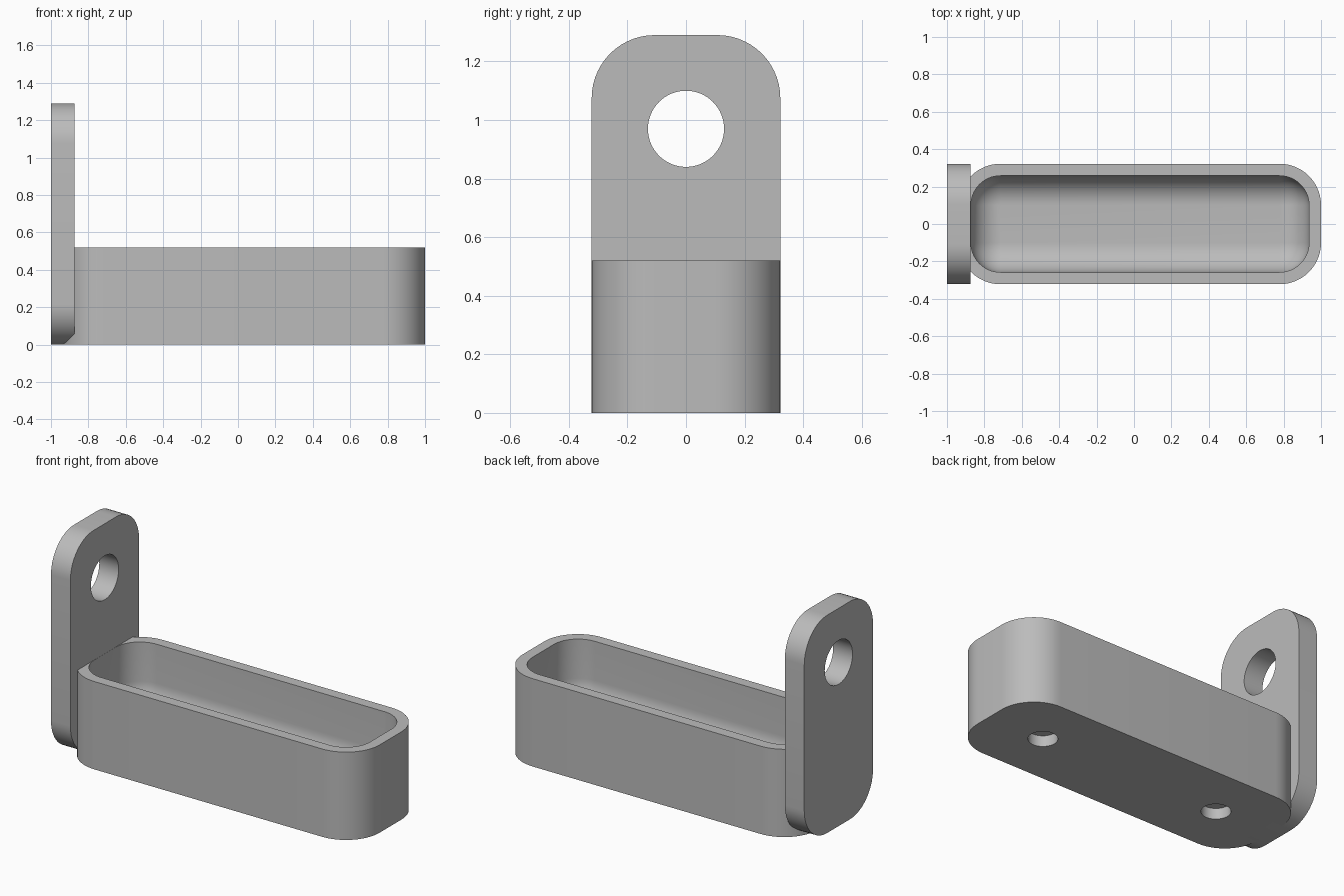
import bpy
import bmesh
from math import cos, sin, pi

if "Cube" in bpy.data.objects:
    bpy.data.objects.remove(bpy.data.objects["Cube"])

# Single grey material
grey = bpy.data.materials.new("plain grey")
grey.use_nodes = True
GREY = (0.5, 0.5, 0.5, 1)
grey.diffuse_color = GREY
grey.node_tree.nodes["Principled BSDF"].inputs["Base Color"].default_value = GREY

STEPS = 14
WALL = 0.064
HEIGHT = 0.52
HALF_W = 0.322
TRAY_X, TRAY_HALF = 0.032, 0.968
OUTER_R = 0.222
INNER_R = OUTER_R - WALL
FLOOR = 0.13


def rounded_rect(half_a, half_b, r):
    """Outline points, counter-clockwise, with the same count for any radius."""
    pts = []
    for i, (sa, sb) in enumerate([(1, 1), (-1, 1), (-1, -1), (1, -1)]):
        for k in range(STEPS + 1):
            t = (i + k / STEPS) * pi / 2
            pts.append((sa * (half_a - r) + r * cos(t), sb * (half_b - r) + r * sin(t)))
    return pts


def loft(name, rings):
    """Skin a stack of rings and cap both ends."""
    bm = bmesh.new()
    loops = [[bm.verts.new(p) for p in ring] for ring in rings]
    for low, high in zip(loops, loops[1:]):
        for i in range(len(low)):
            j = (i + 1) % len(low)
            bm.faces.new((low[i], low[j], high[j], high[i]))
    bm.faces.new(loops[0][::-1])
    bm.faces.new(loops[-1])
    bmesh.ops.remove_doubles(bm, verts=bm.verts, dist=0.0001)
    bmesh.ops.recalc_face_normals(bm, faces=bm.faces)
    mesh = bpy.data.meshes.new(name)
    bm.to_mesh(mesh)
    bm.free()
    mesh.materials.append(grey)
    obj = bpy.data.objects.new(name, mesh)
    bpy.context.collection.objects.link(obj)
    return obj


def drill(obj, radius, depth, location, rotation=(0, 0, 0)):
    """Cut a round hole and remove the cutter."""
    bpy.ops.mesh.primitive_cylinder_add(vertices=64, radius=radius, depth=depth,
                                        location=location, rotation=rotation)
    cutter = bpy.context.object
    cutter.data.materials.append(grey)
    cutter.hide_render = True
    mod = obj.modifiers.new("hole", 'BOOLEAN')
    mod.operation = 'DIFFERENCE'
    mod.solver = 'EXACT'
    mod.object = cutter
    bpy.context.view_layer.objects.active = obj
    bpy.ops.object.modifier_apply(modifier=mod.name)
    bpy.data.objects.remove(cutter)


def smooth(obj):
    bpy.ops.object.select_all(action='DESELECT')
    obj.select_set(True)
    bpy.context.view_layer.objects.active = obj
    bpy.ops.object.shade_smooth_by_angle(angle=pi / 6)


# Tray: outer wall, rim, inner wall and rounded cavity floor
def tray_ring(inset, z):
    outline = rounded_rect(TRAY_HALF - inset, HALF_W - inset, max(OUTER_R - inset, 0))
    return [(TRAY_X + x, y, z) for x, y in outline]


rings = [tray_ring(0, 0), tray_ring(0, HEIGHT), tray_ring(WALL, HEIGHT)]
for k in range(STEPS + 1):
    t = k / STEPS * pi / 2
    rings.append(tray_ring(WALL + INNER_R * (1 - cos(t)), FLOOR + INNER_R * (1 - sin(t))))
tray = loft("tray", rings)

# Blind holes in the underside
for side in (-1, 1):
    drill(tray, 0.08, 0.13, (TRAY_X + side * 0.6, 0, 0))
smooth(tray)

# Upright hanging plate with rounded corners and a round hole
PLATE_H = 1.29
profile = rounded_rect(HALF_W, PLATE_H / 2, 0.215)
plate = loft("hanging_plate", [[(x, y, z + PLATE_H / 2) for y, z in profile]
                               for x in (-1, -0.873)])
drill(plate, 0.13, 0.5, (-0.93, 0, 0.97), (0, pi / 2, 0))
smooth(plate)
